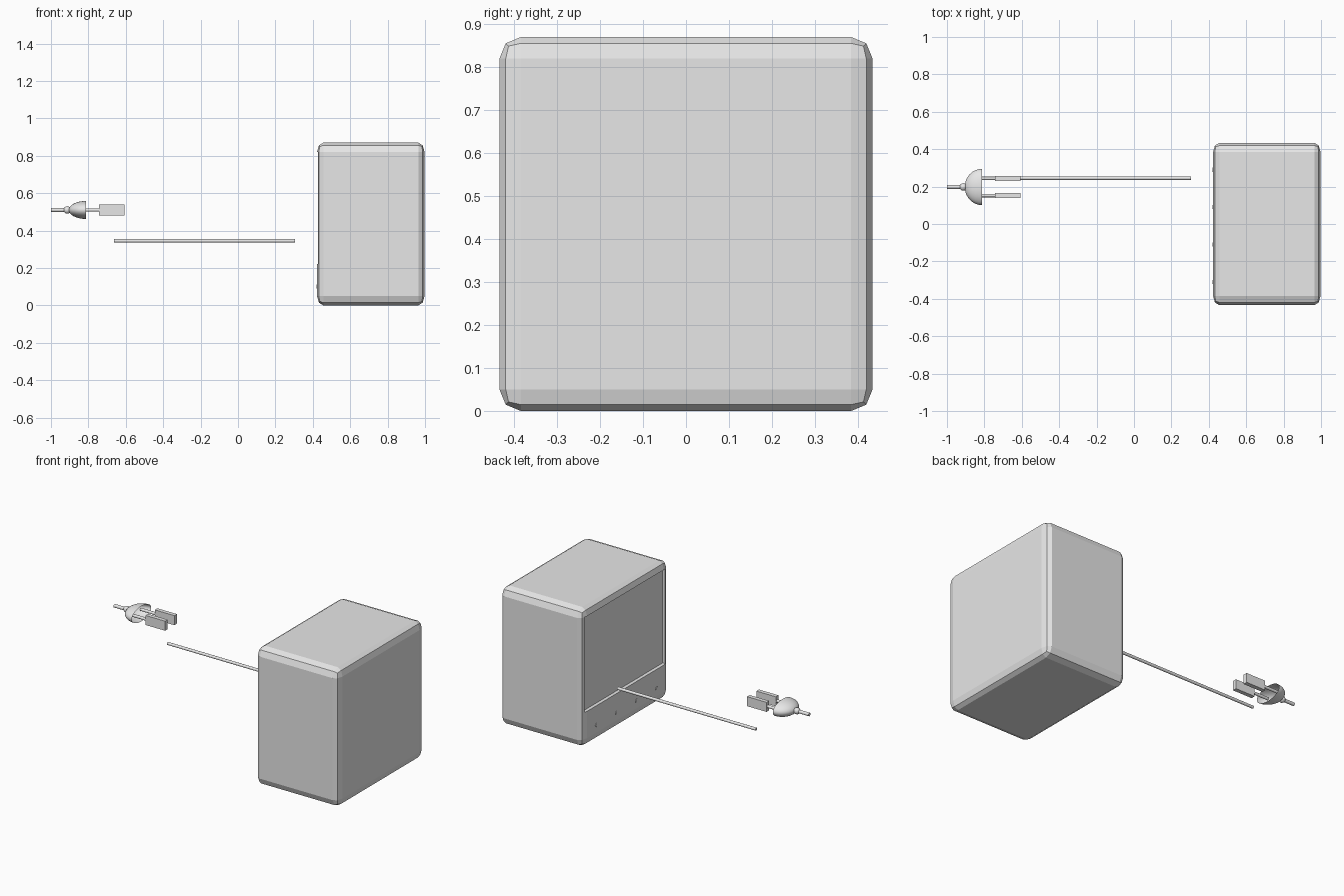
import bpy
import bmesh
from math import pi
from mathutils import Matrix, Vector

if "Cube" in bpy.data.objects:
    bpy.data.objects.remove(bpy.data.objects["Cube"], do_unlink=True)

GREY = (0.8, 0.8, 0.8, 1)
grey = bpy.data.materials.new("plain grey")
grey.use_nodes = True
grey.diffuse_color = GREY
grey.node_tree.nodes["Principled BSDF"].inputs["Base Color"].default_value = GREY


def finish(name, bm, location, smooth=False):
    mesh = bpy.data.meshes.new(name)
    bm.to_mesh(mesh)
    bm.free()
    mesh.materials.append(grey)
    obj = bpy.data.objects.new(name, mesh)
    bpy.context.collection.objects.link(obj)
    obj.location = location
    if smooth:
        bpy.ops.object.select_all(action="DESELECT")
        obj.select_set(True)
        bpy.context.view_layer.objects.active = obj
        bpy.ops.object.shade_smooth_by_angle()
    return obj


def box(name, size, location, bevel=0):
    # Bevel before scaling so the rounding follows the proportions
    bm = bmesh.new()
    bmesh.ops.create_cube(bm, size=1)
    if bevel:
        bmesh.ops.bevel(bm, geom=bm.edges[:], offset=bevel, segments=2,
                        profile=0.5, affect="EDGES")
    bmesh.ops.scale(bm, vec=size, verts=bm.verts)
    return finish(name, bm, location)


def rod(name, x0, x1, y, z, radius):
    bm = bmesh.new()
    bmesh.ops.create_cone(bm, cap_ends=True, segments=16, radius1=radius,
                          radius2=radius, depth=x1 - x0,
                          matrix=Matrix.Rotation(pi / 2, 4, "Y"))
    return finish(name, bm, ((x0 + x1) / 2, y, z), smooth=True)


def ball(name, size, location, half=False):
    bm = bmesh.new()
    bmesh.ops.create_uvsphere(bm, u_segments=32, v_segments=16, radius=1,
                              matrix=Matrix.Rotation(pi / 2, 4, "Y"))
    if half:
        front = [v for v in bm.verts if v.co.x > 0.001]
        bmesh.ops.delete(bm, geom=front, context="VERTS")
    bmesh.ops.scale(bm, vec=size, verts=bm.verts)
    return finish(name, bm, location, smooth=True)


# Cabinet with rounded edges
FACE_X = 0.422
cabinet = box("cabinet", (0.575, 0.868, 0.87), (0.71, 0, 0.435), bevel=0.058)

# Shallow screen recess cut into the panel side
DEPTH = 0.022
cutter = box("screen_cutter", (0.2, 0.804, 0.6), (FACE_X + DEPTH - 0.1, 0, 0.52))
cutter.hide_render = True
cutter.hide_viewport = True
cut = cabinet.modifiers.new("screen recess", "BOOLEAN")
cut.operation = "DIFFERENCE"
cut.solver = "EXACT"
cut.object = cutter

# Row of small studs under the screen
for i in range(4):
    rod(f"stud_{i + 1}", FACE_X - 0.003, FACE_X + 0.01, 0.29 - 0.2 * i, 0.1, 0.011)

# Straight cable rod
rod("cable_rod", -0.662, 0.304, 0.245, 0.345, 0.009)

# Plug: cord, collar and open flattened dome
PLUG = Vector((-0.812, 0.198, 0.51))
rod("plug_cord", -1.0, -0.9, PLUG.y, PLUG.z, 0.0105)
ball("plug_collar", (0.02, 0.02, 0.02), (-0.913, PLUG.y, PLUG.z))
ball("plug_dome", (0.093, 0.097, 0.048), PLUG, half=True)

# Two prongs, each a thin stem with a flat blade
for side, name in ((1, "left"), (-1, "right")):
    y = PLUG.y + side * 0.046
    rod(f"{name}_prong_stem", -0.85, -0.73, y, PLUG.z, 0.009)
    box(f"{name}_prong_blade", (0.136, 0.026, 0.06), (-0.674, y, PLUG.z))
